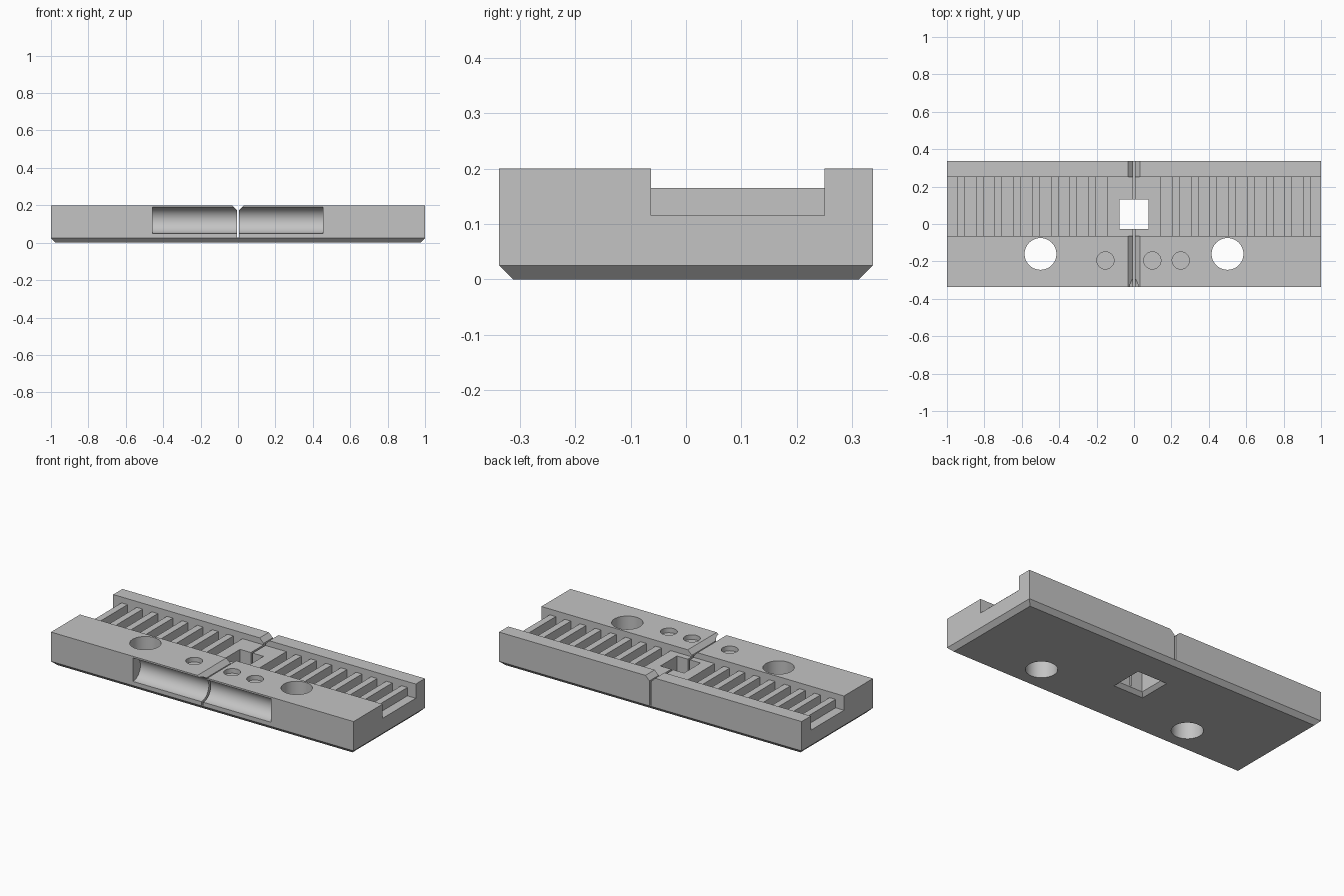
import bpy, bmesh
from math import radians, cos, sin, tau

cube = bpy.data.objects.get("Cube")
if cube:
    bpy.data.objects.remove(cube, do_unlink=True)

HALF_Y, TOP, CHAMFER = 0.337, 0.2, 0.025


def loft(name, rings):
    """Closed solid through a stack of matching point rings."""
    bm = bmesh.new()
    loops = [[bm.verts.new(p) for p in ring] for ring in rings]
    n = len(loops[0])
    for a, b in zip(loops, loops[1:]):
        for i in range(n):
            j = (i + 1) % n
            bm.faces.new((a[i], a[j], b[j], b[i]))
    bm.faces.new(loops[0])
    bm.faces.new(loops[-1])
    bmesh.ops.recalc_face_normals(bm, faces=bm.faces)
    mesh = bpy.data.meshes.new(name)
    bm.to_mesh(mesh)
    bm.free()
    obj = bpy.data.objects.new(name, mesh)
    bpy.context.collection.objects.link(obj)
    return obj


def rect(hx, hy, z, cy=0.0):
    return [(sx * hx, cy + sy * hy, z)
            for sx, sy in ((-1, -1), (1, -1), (1, 1), (-1, 1))]


def prism(name, profile, y0, y1):
    """Extrude an x-z profile along y."""
    return loft(name, [[(x, y, z) for x, z in profile] for y in (y0, y1)])


def upright_cylinder(name, x, y, r, z0, z1, n=48):
    return loft(name, [[(x + r * cos(tau * i / n), y + r * sin(tau * i / n), z)
                        for i in range(n)] for z in (z0, z1)])


def cut(target, cutter):
    cutter.hide_render = True
    mod = target.modifiers.new(cutter.name, 'BOOLEAN')
    mod.operation, mod.solver, mod.object = 'DIFFERENCE', 'EXACT', cutter
    bpy.context.view_layer.objects.active = target
    bpy.ops.object.modifier_apply(modifier=mod.name)
    bpy.data.objects.remove(cutter, do_unlink=True)


# Main plate with a chamfered underside
plate = loft("ribbed_plate", [rect(1 - CHAMFER, HALF_Y - CHAMFER, 0),
                              rect(1, HALF_Y, CHAMFER),
                              rect(1, HALF_Y, TOP)])

# Channel with a row of ribs: comb profile, mirrored about the centre
rib_top, floor = 0.165, 0.115
half = []
for k in range(9):
    left = 0.145 + 0.1 * k
    right = left + 0.06 if k < 8 else 1.1
    half += [(left, rib_top), (left, floor), (right, floor)]
    if k < 8:
        half.append((right, rib_top))
half.append((1.1, 0.3))
comb = half + [(-x, z) for x, z in reversed(half)]
cut(plate, prism("channel_cutter", comb, -0.063, 0.25))

# Square window, flared at the bottom
cut(plate, loft("window_cutter", [rect(0.118, 0.118, -0.02, 0.052),
                                  rect(0.078, 0.078, 0.02, 0.052),
                                  rect(0.078, 0.078, 0.3, 0.052)]))

# Rounded recess in the front face
r, n = 0.07, 48
cut(plate, loft("recess_cutter",
                [[(x, -HALF_Y + r * cos(tau * i / n), 0.12 + r * sin(tau * i / n))
                  for i in range(n)] for x in (-0.458, 0.455)]))

# Mounting holes and shallow round pockets
for x in (-0.5, 0.5):
    cut(plate, upright_cylinder("hole_cutter", x, -0.16, 0.085, -0.1, 0.3))
for x in (-0.153, 0.098, 0.25):
    cut(plate, upright_cylinder("pocket_cutter", x, -0.195, 0.046, 0.172, 0.3))

# Central slit with a V-shaped lead-in
slit = [(0.006, 0.027), (0.006, 0.174), (0.032, TOP), (0.032, 0.3)]
cut(plate, prism("slit_cutter", slit + [(-x, z) for x, z in reversed(slit)], -0.5, 0.5))

# Single grey finish
grey = bpy.data.materials.new("plain_grey")
grey.use_nodes = True
colour = (0.55, 0.55, 0.55, 1)
grey.diffuse_color = colour
grey.node_tree.nodes["Principled BSDF"].inputs["Base Color"].default_value = colour
plate.data.materials.clear()
plate.data.materials.append(grey)

# Smooth the round walls, keep edges crisp
bpy.ops.object.select_all(action='DESELECT')
plate.select_set(True)
bpy.context.view_layer.objects.active = plate
bpy.ops.object.shade_smooth_by_angle(angle=radians(30))
